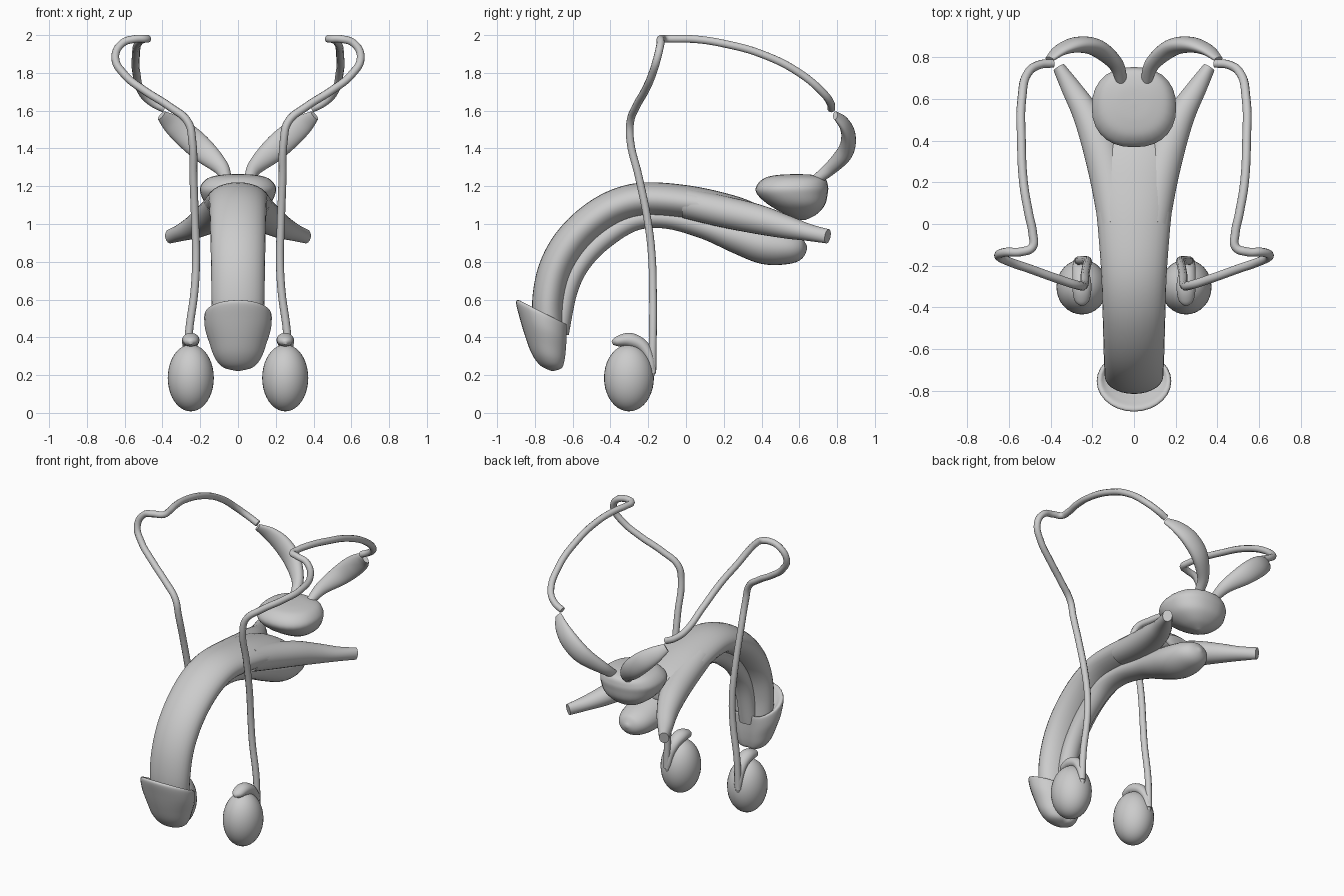
import bpy, bmesh, math
from mathutils import Vector, Matrix

if "Cube" in bpy.data.objects:
    bpy.data.objects.remove(bpy.data.objects["Cube"])

X = Vector((1, 0, 0))


def finish(name, bm, mirror=False, angle=50):
    bmesh.ops.recalc_face_normals(bm, faces=bm.faces)
    me = bpy.data.meshes.new(name)
    bm.to_mesh(me)
    bm.free()
    ob = bpy.data.objects.new(name, me)
    bpy.context.collection.objects.link(ob)
    bpy.ops.object.select_all(action='DESELECT')
    ob.select_set(True)
    bpy.context.view_layer.objects.active = ob
    bpy.ops.object.shade_smooth_by_angle(angle=math.radians(angle))
    if mirror:
        add_mirror(ob)
    return ob


def add_mirror(ob):
    m = ob.modifiers.new("mirror", 'MIRROR')
    m.use_mirror_merge = False


def smooth(rows, k=6):
    """Catmull-Rom interpolation of equal-length number rows."""
    out = []
    n = len(rows)
    for i in range(n - 1):
        p = [rows[max(0, min(n - 1, j))] for j in (i - 1, i, i + 1, i + 2)]
        for s in range(k):
            t = s / k
            out.append([0.5 * (2 * b + (c - a) * t + (2 * a - 5 * b + 4 * c - d) * t * t
                               + (3 * b - a - 3 * c + d) * t ** 3) for a, b, c, d in zip(*p)])
    out.append(list(rows[-1]))
    return out


def loft(name, rings, mirror=False, n=28, notch=0.0, power=1.0):
    """Skin rings given as (centre, half axis u, half axis v)."""
    bm = bmesh.new()
    loops = []
    for c, u, v in rings:
        loop = []
        for i in range(n):
            a = 2 * math.pi * i / n
            ca, sa = math.cos(a), math.sin(a)
            ca = math.copysign(abs(ca) ** power, ca)
            sa = math.copysign(abs(sa) ** power, sa)
            dent = 1 - notch * math.exp(-((a - 1.5 * math.pi) / 0.4) ** 2)
            loop.append(bm.verts.new(c + u * ca + v * sa * dent))
        loops.append(loop)
    for p, q in zip(loops, loops[1:]):
        for i in range(n):
            j = (i + 1) % n
            bm.faces.new((p[i], p[j], q[j], q[i]))
    bm.faces.new(loops[0])
    bm.faces.new(loops[-1])
    return finish(name, bm, mirror)


def sweep(name, rows, side=X, mirror=False):
    """Rows: x, y, z, half width along side, half thickness."""
    rows = smooth(rows)
    pts = [Vector(r[:3]) for r in rows]
    rings = []
    for i, r in enumerate(rows):
        t = (pts[min(i + 1, len(pts) - 1)] - pts[max(i - 1, 0)]).normalized()
        nrm = t.cross(side).normalized()
        rings.append((pts[i], nrm.cross(t) * max(r[3], .002), nrm * max(r[4], .002)))
    return loft(name, rings, mirror)


def profile(name, rows, **kw):
    """Rows: front y, front z, back y, back z, half width in x."""
    rings = []
    for fy, fz, by, bz, a in smooth(rows):
        f, b = Vector((0, fy, fz)), Vector((0, by, bz))
        rings.append(((f + b) / 2, X * max(a, .002), (f - b) / 2))
    return loft(name, rings, **kw)


# Curved shaft
sweep("shaft", [
    (0, -.725, .42, .13, .08), (0, -.73, .58, .14, .085), (0, -.70, .74, .142, .088),
    (0, -.63, .88, .145, .09), (0, -.52, 1.0, .148, .09), (0, -.38, 1.09, .152, .09),
    (0, -.22, 1.13, .158, .09), (0, 0, 1.115, .175, .09), (0, .2, 1.075, .195, .088),
    (0, .34, 1.04, .19, .075), (0, .42, 1.02, .11, .04)])

# Spread roots at the back of the shaft
sweep("shaft_root", [
    (.08, .0, 1.11, .09, .08), (.115, .2, 1.065, .092, .083), (.165, .38, 1.025, .085, .078),
    (.23, .53, .985, .066, .062), (.30, .65, .955, .048, .045), (.36, .75, .935, .03, .038)],
    mirror=True)

# Lower channel body with bulb
sweep("lower_body_bulb", [
    (0, -.67, .42, .06, .05), (0, -.625, .65, .06, .052), (0, -.55, .80, .06, .052),
    (0, -.43, .925, .062, .055), (0, -.27, 1.02, .068, .055), (0, -.1, 1.03, .075, .055),
    (0, .1, .985, .09, .065), (0, .27, .935, .115, .09), (0, .42, .89, .13, .103),
    (0, .54, .875, .115, .088), (0, .61, .875, .075, .06), (0, .64, .877, .01, .01)])

# Flared end cap with a recessed rim
profile("end_cap", [
    (-.82, .53, -.65, .43, .11), (-.85, .565, -.635, .445, .14), (-.88, .595, -.62, .46, .162),
    (-.90, .585, -.61, .45, .178), (-.88, .50, -.612, .39, .174), (-.85, .40, -.618, .33, .15),
    (-.815, .31, -.63, .27, .122), (-.77, .25, -.65, .235, .08), (-.715, .223, -.70, .222, .01)],
    notch=.22)

# Rounded gland behind the shaft
profile("gland", [
    (.61, 1.02, .63, 1.02, .01), (.54, 1.045, .69, 1.05, .09), (.44, 1.10, .735, 1.10, .165),
    (.375, 1.16, .75, 1.16, .198), (.375, 1.205, .752, 1.20, .198), (.42, 1.245, .735, 1.24, .16),
    (.49, 1.26, .67, 1.26, .09), (.57, 1.264, .59, 1.264, .01)], power=.88)

# Flattened pouches rising from the gland
sweep("pouch", [
    (.06, .69, 1.235, .026, .028), (.09, .77, 1.30, .042, .034), (.18, .845, 1.385, .064, .04),
    (.27, .86, 1.465, .066, .038), (.35, .835, 1.53, .052, .026), (.405, .79, 1.575, .028, .014)],
    side=Vector((.7, 0, -.7)), mirror=True)

# Egg-shaped bodies
bm = bmesh.new()
bmesh.ops.create_uvsphere(bm, u_segments=32, v_segments=20, radius=1,
                          matrix=Matrix.Translation((.25, -.302, .185)) @ Matrix.Diagonal((.122, .132, .177, 1)))
finish("egg_body", bm, mirror=True)

# Crescent cap lying over each egg body
sweep("crescent_cap", [
    (.25, -.39, .37, .01, .01), (.25, -.365, .378, .036, .026), (.25, -.30, .386, .046, .038),
    (.255, -.235, .358, .04, .034), (.262, -.195, .30, .032, .027), (.265, -.18, .23, .024, .02),
    (.265, -.185, .17, .008, .008)], mirror=True)

# Long looping ducts
path = [(.268, -.178, .21), (.26, -.175, .42), (.23, -.175, .65), (.222, -.18, .82),
        (.227, -.20, 1.0), (.236, -.25, 1.25), (.242, -.295, 1.44), (.265, -.295, 1.54),
        (.36, -.265, 1.62), (.50, -.215, 1.71), (.60, -.18, 1.79), (.65, -.152, 1.88),
        (.615, -.135, 1.955), (.54, -.133, 1.98), (.487, -.11, 1.98), (.485, -.05, 1.98),
        (.505, .05, 1.978), (.53, .2, 1.955), (.54, .4, 1.90), (.538, .6, 1.80),
        (.505, .73, 1.69), (.45, .765, 1.64), (.39, .77, 1.61)]
cu = bpy.data.curves.new("duct", 'CURVE')
cu.dimensions = '3D'
cu.bevel_depth = .021
cu.bevel_resolution = 3
cu.resolution_u = 6
cu.use_fill_caps = True
sp = cu.splines.new('BEZIER')
sp.bezier_points.add(len(path) - 1)
for bp, co in zip(sp.bezier_points, path):
    bp.co = co
    bp.handle_left_type = bp.handle_right_type = 'AUTO'
duct = bpy.data.objects.new("duct", cu)
bpy.context.collection.objects.link(duct)
bpy.ops.object.select_all(action='DESELECT')
duct.select_set(True)
bpy.context.view_layer.objects.active = duct
bpy.ops.object.convert(target='MESH')
duct = bpy.context.view_layer.objects.active
bpy.ops.object.shade_smooth_by_angle(angle=math.radians(50))
add_mirror(duct)
